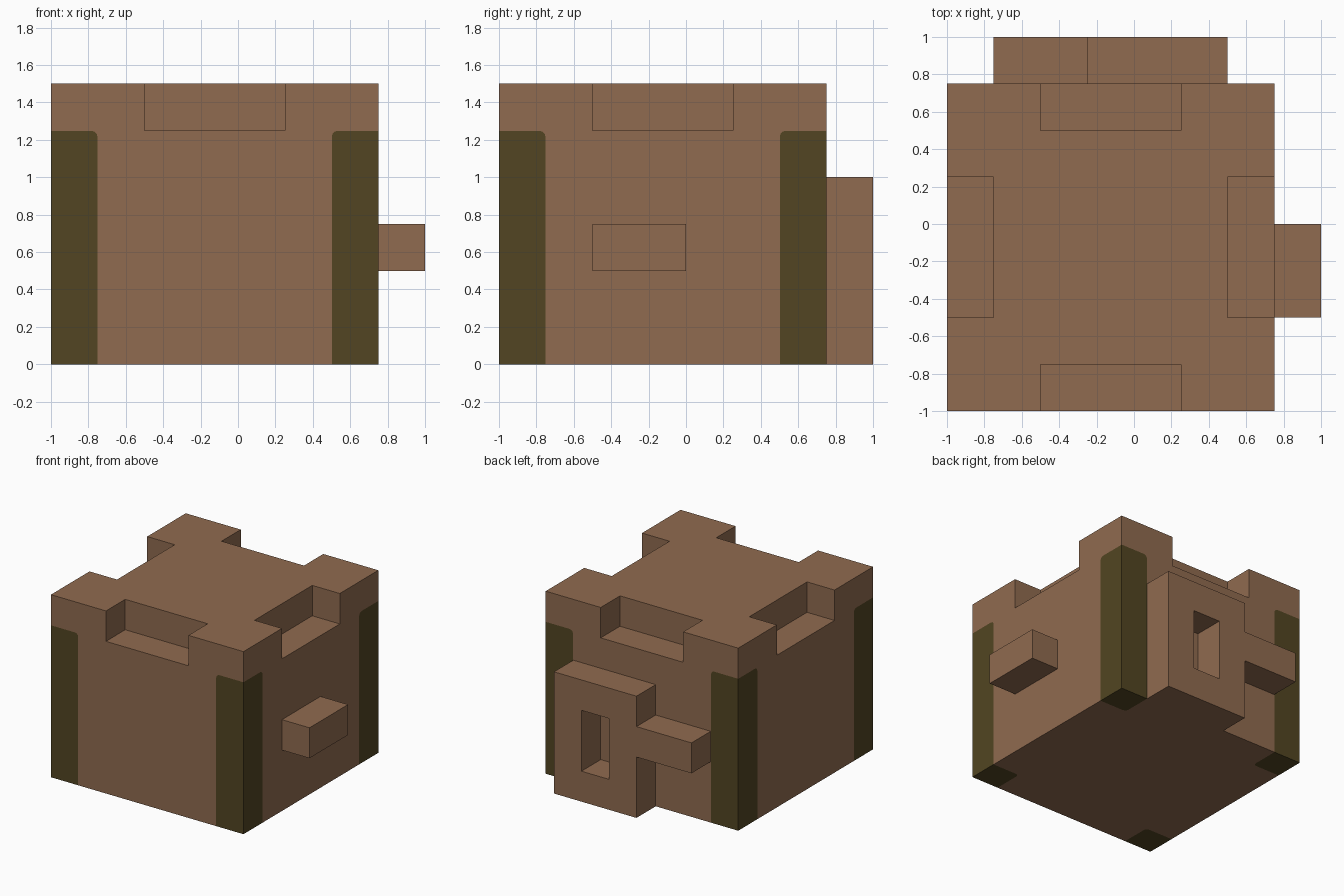
import bpy
import bmesh
from mathutils import Vector

cube = bpy.data.objects.get("Cube")
if cube:
    bpy.data.objects.remove(cube, do_unlink=True)


def material(name, rgb):
    mat = bpy.data.materials.new(name)
    mat.use_nodes = True
    mat.diffuse_color = (*rgb, 1)
    mat.node_tree.nodes["Principled BSDF"].inputs["Base Color"].default_value = (*rgb, 1)
    return mat


BROWN = material("warm brown", (0.279, 0.146, 0.079))
OLIVE = material("dark olive", (0.084, 0.060, 0.016))


def box(name, low, high, mat, inner=None, radius=0.03):
    """Box between two corners; 'inner' is a corner whose three edges get rounded."""
    low, high = Vector(low), Vector(high)
    bm = bmesh.new()
    bmesh.ops.create_cube(bm, size=1)
    for v in bm.verts:
        v.co = (low + high) / 2 + v.co * (high - low)
    if inner:
        corner = min(bm.verts, key=lambda v: (v.co - Vector(inner)).length)
        bmesh.ops.bevel(bm, geom=list(corner.link_edges), offset=radius,
                        segments=3, profile=0.5, affect='EDGES')
    mesh = bpy.data.meshes.new(name)
    bm.to_mesh(mesh)
    bm.free()
    mesh.materials.append(mat)
    obj = bpy.data.objects.new(name, mesh)
    bpy.context.scene.collection.objects.link(obj)
    return obj


def carve(target, cutters):
    """Subtract the cutters from the target, then discard them."""
    for cutter in cutters:
        cutter.hide_render = True
        mod = target.modifiers.new("cut", 'BOOLEAN')
        mod.operation = 'DIFFERENCE'
        mod.solver = 'EXACT'
        mod.object = cutter
    bpy.context.view_layer.update()
    graph = bpy.context.evaluated_depsgraph_get()
    mesh = bpy.data.meshes.new_from_object(target.evaluated_get(graph))
    target.modifiers.clear()
    target.data = mesh
    for cutter in cutters:
        bpy.data.objects.remove(cutter, do_unlink=True)


LO, HI, TOP, STEP, OUT = -1.0, 0.75, 1.5, 0.25, 0.1
POST = 0.248
NOTCH_LO, NOTCH_HI = -0.5, 0.25

# Main body with a notch in the middle of each top edge
body = box("body", (LO, LO, 0), (HI, HI, TOP), BROWN)
cutters = []
for a, b in ((LO - OUT, LO + STEP), (HI - STEP, HI + OUT)):
    cutters.append(box("notch_cutter", (NOTCH_LO, a, TOP - STEP), (NOTCH_HI, b, TOP + OUT), BROWN))
    cutters.append(box("notch_cutter", (a, NOTCH_LO, TOP - STEP), (b, NOTCH_HI, TOP + OUT), BROWN))

# Olive corner posts, set flush into the body
spans = {"low": (LO, LO + POST, LO - OUT, LO + POST, LO + POST),
         "high": (HI - POST, HI, HI - POST, HI + OUT, HI - POST)}
height = TOP - STEP - 0.002
for ykey, side_y in (("low", "front"), ("high", "back")):
    for xkey, side_x in (("low", "right"), ("high", "left")):
        x, y = spans[xkey], spans[ykey]
        inner = (x[4], y[4], height)
        box(f"{side_y}_{side_x}_post", (x[0], y[0], 0), (x[1], y[1], height), OLIVE, inner)
        cutters.append(box("post_cutter", (x[2], y[2], -OUT), (x[3], y[3], height), OLIVE, inner))
carve(body, cutters)

# Side peg
box("side_peg", (HI, -0.5, 0.5), (1, 0, 0.75), BROWN)

# Back block with a slot, and the bar reaching out from it
block = box("back_block", (-0.25, HI, 0), (0.5, 1, 1), BROWN)
carve(block, [box("slot_cutter", (0, HI - OUT, 0.25), (0.25, 1 + OUT, 0.75), BROWN)])
box("back_bar", (-0.75, HI, 0.5), (-0.25, 1, 0.75), BROWN)
